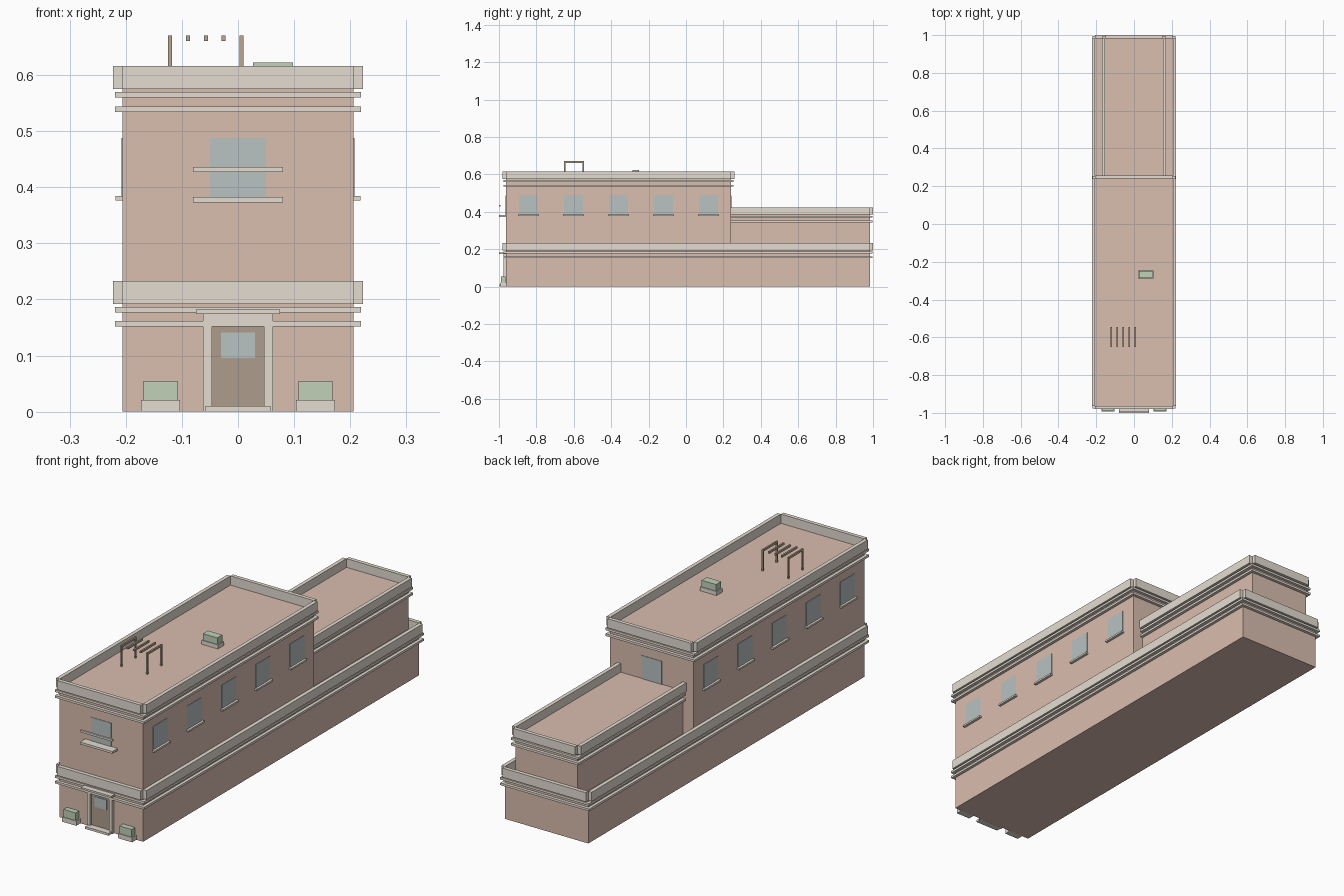
import bpy

if "Cube" in bpy.data.objects:
    bpy.data.objects.remove(bpy.data.objects["Cube"])


def mat(name, r, g, b):
    m = bpy.data.materials.new(name)
    m.diffuse_color = (r, g, b, 1)
    m.use_nodes = True
    m.node_tree.nodes["Principled BSDF"].inputs["Base Color"].default_value = m.diffuse_color
    return m


BRICK = mat("brick", 0.70, 0.51, 0.43)
TRIM = mat("trim", 0.78, 0.72, 0.64)
GLASS = mat("glass", 0.48, 0.54, 0.54)
DOOR = mat("door_wood", 0.42, 0.34, 0.27)
WOOD = mat("pergola_wood", 0.50, 0.39, 0.29)
GREEN = mat("foliage", 0.53, 0.64, 0.48)


def box(name, x0, x1, y0, y1, z0, z1, m):
    v = [(x, y, z) for z in (z0, z1) for x, y in ((x0, y0), (x1, y0), (x1, y1), (x0, y1))]
    f = [(3, 2, 1, 0), (4, 5, 6, 7)]
    f += [(i, (i + 1) % 4, (i + 1) % 4 + 4, i + 4) for i in range(4)]
    me = bpy.data.meshes.new(name)
    me.from_pydata(v, [], f)
    me.materials.append(m)
    ob = bpy.data.objects.new(name, me)
    bpy.context.collection.objects.link(ob)
    return ob


T = 0.017        # parapet thickness
B = 0.0135       # band overhang
FRONT, MID, BACK = -0.963, 0.241, 0.983
W = 0.206        # half width of the main walls


def storey(name, w, y0, y1, z0, roof, par_top, bands, front=True):
    """Wall block with parapet strips outside the wall and bands below them."""
    box(name + "_walls", -w, w, y0, y1, z0, roof, BRICK)
    for side, s in (("left", -1), ("right", 1)):
        a, b = sorted((s * w, s * (w + T)))
        box(f"{name}_parapet_{side}", a, b, y0, y1, roof, par_top, TRIM)
    box(name + "_parapet_back", -w, w, y1, y1 + T, roof, par_top, TRIM)
    if front:
        box(name + "_parapet_front", -w, w, y0 - T, y0, roof, par_top, TRIM)
    for i, (a, b) in enumerate(bands):
        box(f"{name}_band_{i}", -w - B, w + B, y0 - (B if front else 0), y1 + B, a, b, TRIM)


# three stacked volumes
storey("ground_floor", W, FRONT, BACK, 0, 0.192, 0.233, [(0.152, 0.162), (0.177, 0.187)])
storey("upper_floor", W, FRONT, MID, 0.192, 0.575, 0.616, [(0.534, 0.544), (0.560, 0.570)])
storey("rear_floor", 0.153, MID, BACK, 0.192, 0.385, 0.424,
       [(0.343, 0.353), (0.368, 0.378)], front=False)

# side windows with sills
for side, s in (("left", -1), ("right", 1)):
    for i in range(5):
        c = FRONT + (MID - FRONT) * (i + 0.5) / 5
        a, b = sorted((s * (W - 0.004), s * (W + 0.002)))
        box(f"window_{side}_{i}", a, b, c - 0.05, c + 0.05, 0.383, 0.488, GLASS)
        a, b = sorted((s * W, s * (W + 0.012)))
        box(f"window_sill_{side}_{i}", a, b, c - 0.056, c + 0.056, 0.376, 0.384, TRIM)

# front window with ledge and rail, rear window
box("front_window", -0.05, 0.05, FRONT - 0.002, FRONT + 0.004, 0.383, 0.488, GLASS)
box("front_window_ledge", -0.08, 0.08, -1.0, FRONT, 0.373, 0.383, TRIM)
box("front_window_rail", -0.08, 0.08, -1.0, -0.991, 0.427, 0.436, TRIM)
box("rear_window", -0.05, 0.05, MID - 0.004, MID + 0.002, 0.383, 0.488, GLASS)

# entrance
box("door", -0.046, 0.046, FRONT - 0.004, FRONT + 0.004, 0.0, 0.154, DOOR)
box("door_glass", -0.03, 0.03, FRONT - 0.006, FRONT, 0.096, 0.141, GLASS)
for side, s in (("left", -1), ("right", 1)):
    a, b = sorted((s * 0.046, s * 0.062))
    box("door_jamb_" + side, a, b, -0.976, FRONT, 0, 0.154, TRIM)
box("door_lintel", -0.062, 0.062, -0.976, FRONT, 0.154, 0.174, TRIM)
box("door_canopy", -0.075, 0.075, -1.0, FRONT, 0.174, 0.182, TRIM)
box("door_step", -0.058, 0.058, -0.996, FRONT, 0, 0.010, TRIM)


def planter(name, cx, cy, z, w, d, h0, h1):
    box(name + "_box", cx - w, cx + w, cy - d, cy + d, z, z + h0, TRIM)
    box(name + "_hedge", cx - w + 0.005, cx + w - 0.005, cy - d + 0.003, cy + d - 0.003,
        z + h0, z + h1, GREEN)


# planters beside the door and on the roof
planter("planter_left", -0.138, -0.978, 0, 0.035, 0.015, 0.021, 0.055)
planter("planter_right", 0.138, -0.978, 0, 0.035, 0.015, 0.021, 0.055)
planter("roof_planter", 0.0625, -0.268, 0.575, 0.0405, 0.021, 0.018, 0.047)

# roof pergola: five slats, posts under the outer two
P = 0.0035
for i in range(5):
    x = -0.121 + i * 0.0318
    box(f"pergola_slat_{i}", x - P, x + P, -0.652, -0.546, 0.661, 0.670, WOOD)
    if i in (0, 4):
        for j, y in enumerate((-0.6485, -0.5495)):
            box(f"pergola_post_{i}_{j}", x - P, x + P, y - P, y + P, 0.575, 0.661, WOOD)
